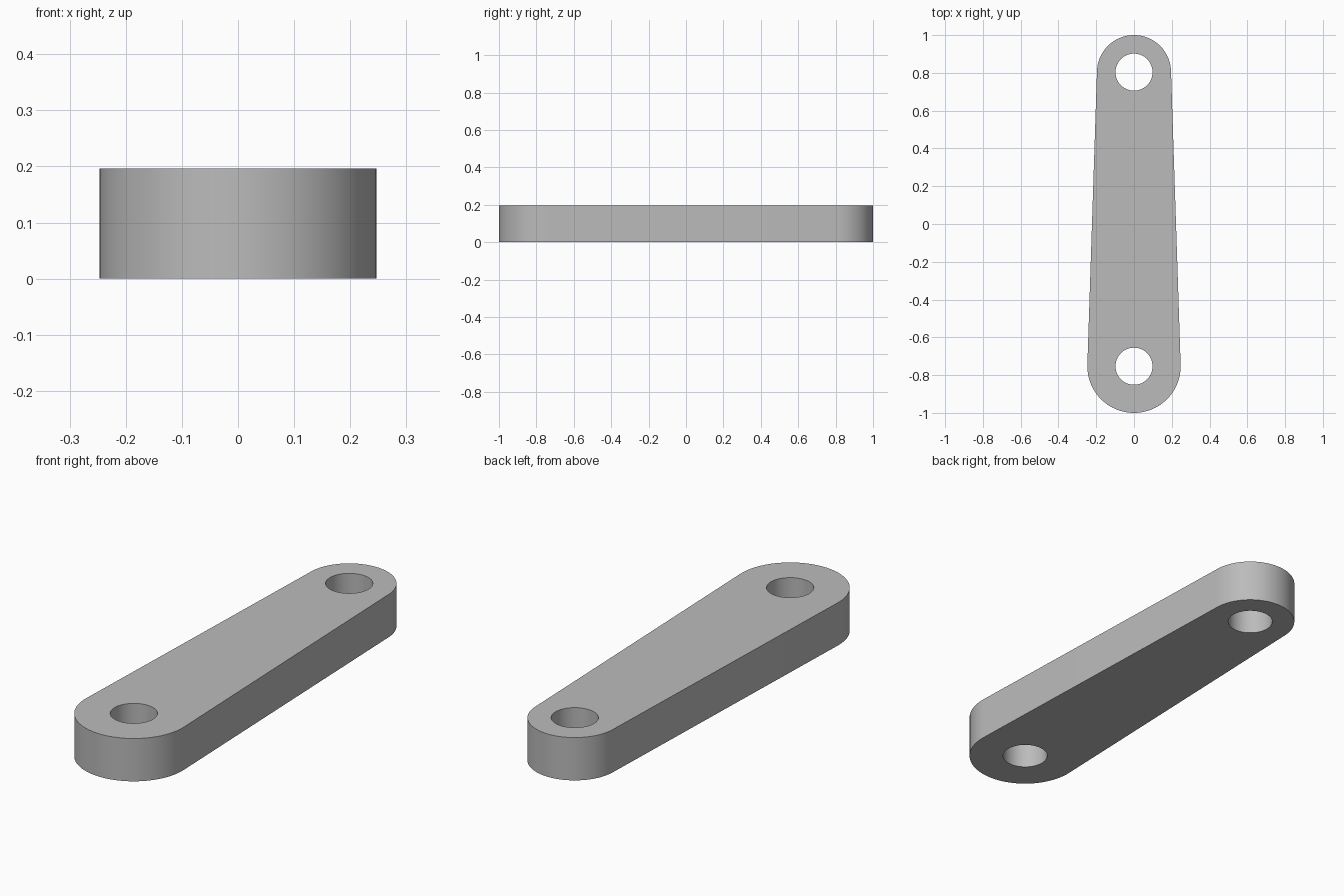
import bpy
import bmesh
import math

cube = bpy.data.objects.get("Cube")
if cube:
    bpy.data.objects.remove(cube, do_unlink=True)

THICK = 0.196
FRONT_Y, FRONT_R = -0.753, 0.247
BACK_Y, BACK_R = 0.804, 0.196
HOLE_R = 0.098


def arc(cy, radius, start, end, steps):
    """Points on an arc around (0, cy), both ends included."""
    angles = [start + (end - start) * i / steps for i in range(steps + 1)]
    return [(radius * math.cos(a), cy + radius * math.sin(a), 0) for a in angles]


def add_loop(bm, points):
    verts = [bm.verts.new(p) for p in points]
    return [bm.edges.new((v, verts[i - 1])) for i, v in enumerate(verts)]


# Grey material
grey = bpy.data.materials.new("plain grey")
grey.use_nodes = True
colour = (0.5, 0.5, 0.5, 1)
grey.diffuse_color = colour
grey.node_tree.nodes["Principled BSDF"].inputs["Base Color"].default_value = colour

# Tapered outline: two end arcs joined by their common tangents
bm = bmesh.new()
tilt = math.asin((FRONT_R - BACK_R) / (BACK_Y - FRONT_Y))
outline = arc(BACK_Y, BACK_R, tilt, math.pi - tilt, 48)
outline += arc(FRONT_Y, FRONT_R, math.pi - tilt, 2 * math.pi + tilt, 48)
edges = add_loop(bm, outline)

# Pivot hole at each end
for cy in (FRONT_Y, BACK_Y):
    edges += add_loop(bm, arc(cy, HOLE_R, 0, 2 * math.pi, 64)[:-1])

# Fill the plate around the holes and raise it to full thickness
bmesh.ops.triangle_fill(bm, edges=edges, use_beauty=True, normal=(0, 0, 1))
raised = bmesh.ops.extrude_face_region(bm, geom=bm.faces[:], use_keep_orig=True)
top = [g for g in raised["geom"] if isinstance(g, bmesh.types.BMVert)]
bmesh.ops.translate(bm, verts=top, vec=(0, 0, THICK))
bmesh.ops.recalc_face_normals(bm, faces=bm.faces[:])

mesh = bpy.data.meshes.new("link_arm")
bm.to_mesh(mesh)
bm.free()
mesh.materials.append(grey)
link_arm = bpy.data.objects.new("link_arm", mesh)
bpy.context.collection.objects.link(link_arm)

# Smooth round walls with crisp rims
bpy.ops.object.select_all(action="DESELECT")
link_arm.select_set(True)
bpy.context.view_layer.objects.active = link_arm
bpy.ops.object.shade_smooth_by_angle(angle=math.radians(30))
